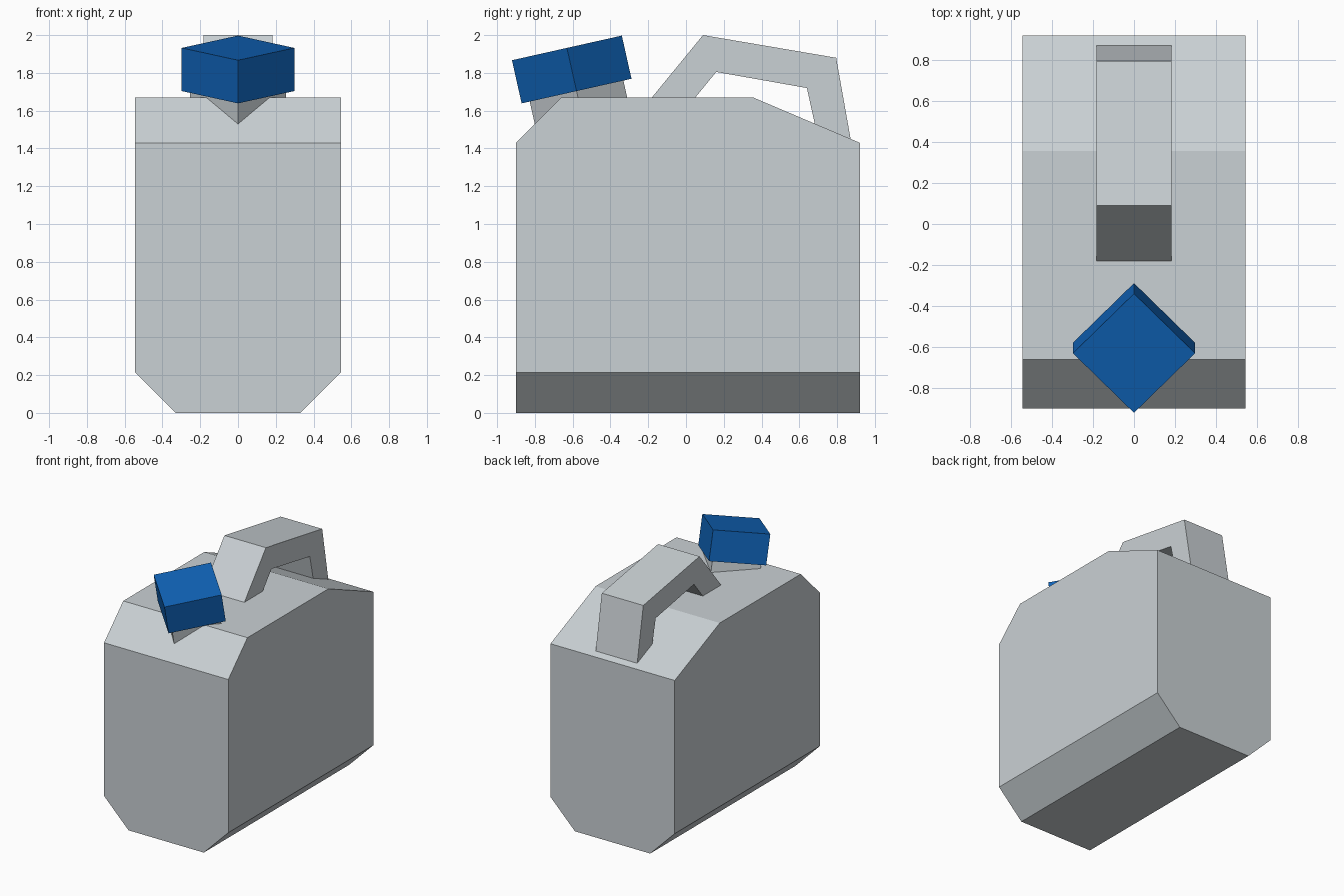
import bpy
import bmesh
from math import atan2
from mathutils import Matrix, Vector

cube = bpy.data.objects.get("Cube")
if cube:
    bpy.data.objects.remove(cube, do_unlink=True)


def make_material(name, colour):
    mat = bpy.data.materials.new(name)
    mat.use_nodes = True
    mat.diffuse_color = (*colour, 1)
    mat.node_tree.nodes["Principled BSDF"].inputs["Base Color"].default_value = (*colour, 1)
    return mat


def add_object(name, bm, mat):
    bmesh.ops.recalc_face_normals(bm, faces=bm.faces)
    mesh = bpy.data.meshes.new(name)
    bm.to_mesh(mesh)
    bm.free()
    mesh.materials.append(mat)
    obj = bpy.data.objects.new(name, mesh)
    bpy.context.collection.objects.link(obj)
    return obj


def extrude_profile(points, half_width):
    """Side profile in y and z, extruded across x."""
    bm = bmesh.new()
    face = bm.faces.new([bm.verts.new((-half_width, y, z)) for y, z in points])
    result = bmesh.ops.extrude_face_region(bm, geom=[face])
    moved = [v for v in result["geom"] if isinstance(v, bmesh.types.BMVert)]
    bmesh.ops.translate(bm, verts=moved, vec=(2 * half_width, 0, 0))
    return bm


def square_prism(radius, low, high, matrix):
    """Four-sided cylinder with corners facing front, back and sides."""
    bm = bmesh.new()
    bmesh.ops.create_cone(bm, cap_ends=True, segments=4, radius1=radius,
                          radius2=radius, depth=high - low,
                          matrix=matrix @ Matrix.Translation((0, 0, (low + high) / 2)))
    return bm


grey = make_material("light grey plastic", (0.59, 0.635, 0.66))
blue = make_material("blue cap", (0.005, 0.125, 0.48))

# Tank: sloped shoulders and slanted cuts along both lower side edges
tank = extrude_profile([(-0.9, 0), (0.92, 0), (0.92, 1.43), (0.355, 1.67),
                        (-0.66, 1.67), (-0.9, 1.43)], 0.545)
for side in (-1, 1):
    cut = bmesh.ops.bisect_plane(
        tank, geom=tank.verts[:] + tank.edges[:] + tank.faces[:],
        plane_co=(side * 0.33, 0, 0), plane_no=(side, 0, -1), clear_outer=True)
    rim = [e for e in cut["geom_cut"] if isinstance(e, bmesh.types.BMEdge)]
    bmesh.ops.holes_fill(tank, edges=rim)
add_object("tank", tank, grey)

# Handle: bent strap whose feet sink into the tank
handle = extrude_profile([(-0.205, 1.64), (0.09, 2.0), (0.795, 1.88), (0.875, 1.43),
                          (0.695, 1.47), (0.64, 1.72), (0.16, 1.805), (0.025, 1.64)], 0.182)
add_object("handle", handle, grey)

# Spout and cap share one axis, leaning forward
tilt = (Matrix.Translation(Vector((0, -0.605, 1.818)))
        @ Matrix.Rotation(atan2(0.13, 0.58), 4, "X"))
add_object("spout", square_prism(0.254, -0.34, 0, tilt), grey)
add_object("cap", square_prism(0.298, -0.117, 0.117, tilt), blue)
